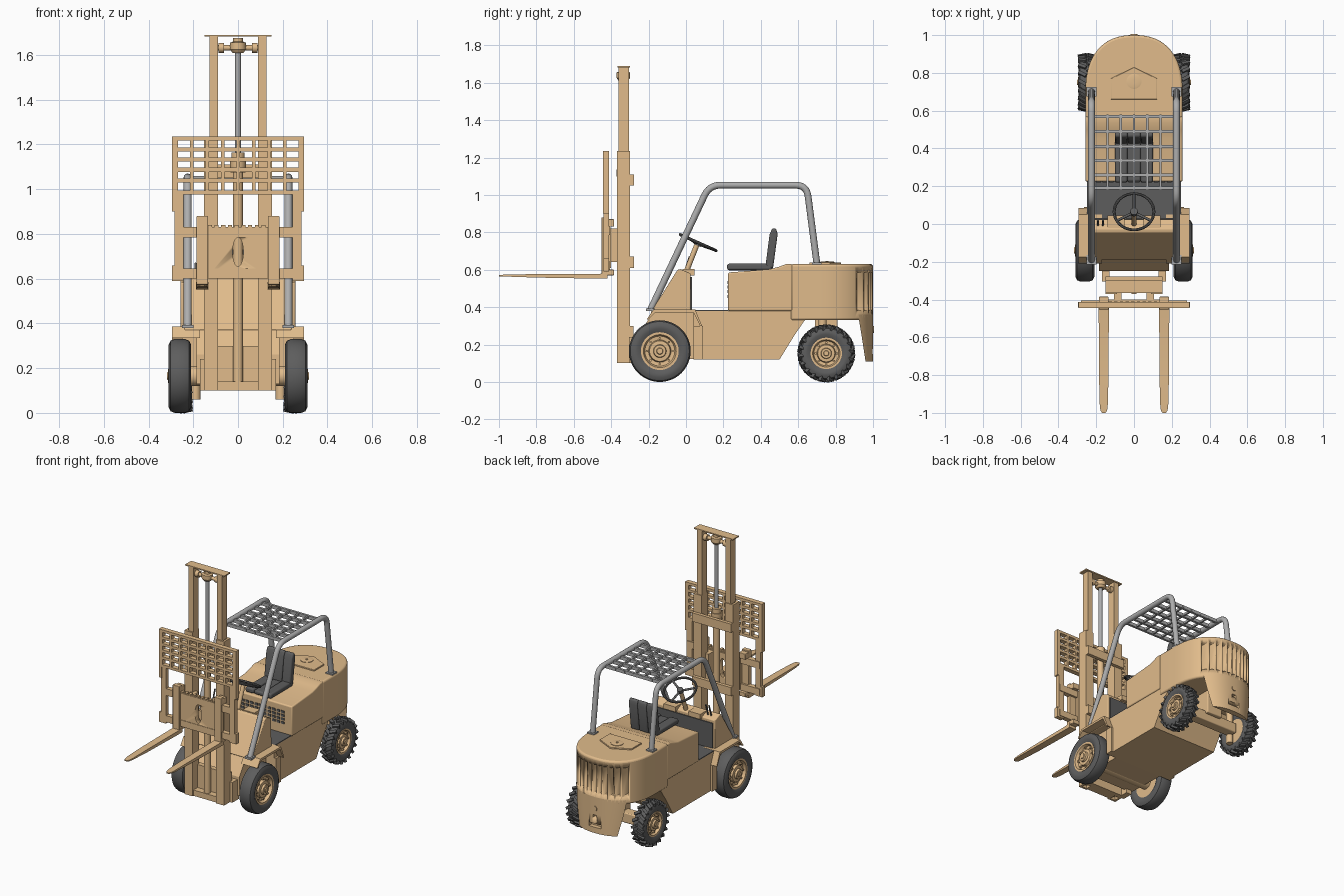
import bpy, bmesh, math
from mathutils import Matrix, Vector

if "Cube" in bpy.data.objects:
    bpy.data.objects.remove(bpy.data.objects["Cube"])

def material(name, c):
    m = bpy.data.materials.new(name)
    m.diffuse_color = (*c, 1)
    m.use_nodes = True
    m.node_tree.nodes["Principled BSDF"].inputs["Base Color"].default_value = m.diffuse_color
    return m
TAN = material("tan_paint", (0.75, 0.5, 0.26))
DARK = material("dark_rubber", (0.11, 0.11, 0.11))
GREY = material("grey_steel", (0.42, 0.42, 0.42))

def finish(name, bm, mat, bevel=0):
    bmesh.ops.recalc_face_normals(bm, faces=bm.faces)
    me = bpy.data.meshes.new(name)
    bm.to_mesh(me); bm.free()
    me.polygons.foreach_set("use_smooth", [True] * len(me.polygons))
    me.set_sharp_from_angle(angle=math.radians(32))
    me.materials.append(mat)
    ob = bpy.data.objects.new(name, me)
    bpy.context.collection.objects.link(ob)
    if bevel:
        b = ob.modifiers.new("bevel", 'BEVEL')
        b.width, b.segments, b.limit_method = bevel, 3, 'ANGLE'
        b.angle_limit = math.radians(40)
    return ob

def boxes(name, items, mat=TAN, bevel=0):
    """Each item is (x0, x1, y0, y1, z0, z1)."""
    bm = bmesh.new()
    for x0, x1, y0, y1, z0, z1 in items:
        M = Matrix.Translation(((x0+x1)/2, (y0+y1)/2, (z0+z1)/2)) @ Matrix.Diagonal((x1-x0, y1-y0, z1-z0, 1))
        bmesh.ops.create_cube(bm, size=1, matrix=M)
    return finish(name, bm, mat, bevel)

def loft(name, rings, mat=TAN, bevel=0, cap=True):
    bm = bmesh.new()
    vs = [[bm.verts.new(p) for p in r] for r in rings]
    n = len(vs[0])
    for a, b in zip(vs, vs[1:]):
        for i in range(n):
            bm.faces.new((a[i], a[(i+1) % n], b[(i+1) % n], b[i]))
    if cap:
        bm.faces.new(vs[0]); bm.faces.new(vs[-1])
    return finish(name, bm, mat, bevel)

def prism(name, yz, x0, x1, mat=TAN, bevel=0):
    return loft(name, [[(x, y, z) for y, z in yz] for x in (x0, x1)], mat, bevel)

def lathe(name, prof, centre, axis, mat=TAN, seg=40, closed=False):
    """Profile points are (radius, distance along axis)."""
    q = Vector((0, 0, 1)).rotation_difference(Vector(axis))
    c = Vector(centre)
    rings = [[c + q @ Vector((r*math.cos(2*math.pi*i/seg), r*math.sin(2*math.pi*i/seg), h))
              for i in range(seg)] for r, h in (prof + prof[:1] if closed else prof)]
    return loft(name, rings, mat, 0, not closed)

def cyl(name, centre, axis, r, length, mat=TAN, seg=24):
    return lathe(name, [(r, -length/2), (r, length/2)], centre, axis, mat, seg)

def tube(name, pts, r, mat=GREY, fillet=0):
    P = [Vector(p) for p in pts]
    path = [P[0]]
    for a, b, c in zip(P, P[1:], P[2:]):
        p, q = b + (a-b).normalized()*fillet, b + (c-b).normalized()*fillet
        path += [p*(1-t)**2 + b*2*t*(1-t) + q*t*t for t in [k/6 for k in range(7)]]
    path.append(P[-1])
    rings = []
    for i, p in enumerate(path):
        d = (path[min(i+1, len(path)-1)] - path[max(i-1, 0)]).normalized()
        u = d.cross(Vector((1, 0, 0)) if abs(d.x) < .9 else Vector((0, 0, 1))).normalized()
        v = d.cross(u)
        rings.append([p + r*(u*math.cos(k*math.pi/8) + v*math.sin(k*math.pi/8)) for k in range(16)])
    return loft(name, rings, mat)

def cut(ob, cutter):
    m = ob.modifiers.new("cut", 'BOOLEAN')
    m.operation, m.object, m.solver = 'DIFFERENCE', cutter, 'EXACT'
    dg = bpy.context.evaluated_depsgraph_get()
    me = bpy.data.meshes.new_from_object(ob.evaluated_get(dg))
    ob.modifiers.clear()
    ob.data = me
    bpy.data.objects.remove(cutter)

# Rounded rear plan outline, cut off at y0
def arc(t):
    return .257*math.copysign(abs(math.cos(t))**.85, math.cos(t)), .70 + .30*math.sin(t)**.85
def rear_plan(z, y0, n=32, s=1.0):
    t0 = math.asin(max(0, (y0-.70)/.30)**(1/.85))
    pts = [arc(t0 + (math.pi - 2*t0)*i/n) for i in range(n+1)]
    if y0 < .70:
        pts = [(.257, y0)] + pts + [(-.257, y0)]
    return [(x*s, y, z) for x, y in pts]

# Chassis and body
prism("chassis", [(.04, .12), (.5, .12), (.58, .25), (.635, .33), (.75, .34), (.75, .38), (.04, .38)], -.25, .25)
prism("front_frame", [(-.25, .13), (-.25, .26), (-.17, .38), (.1, .38), (.1, .12)], -.185, .185)
prism("seat_deck", [(.225, .38), (.225, .585), (.45, .603), (.5, .617), (.535, .63), (.57, .63), (.57, .38)],
      -.257, .257, bevel=.008)
hood = loft("engine_hood", [rear_plan(.33, .56), rear_plan(.63, .56)], bevel=.012)
slots = []
for k in range(-5, 6):
    x = k*.037
    y = .70 + .30*math.sqrt(max(0, 1-(abs(x)/.257)**2.35))
    slots.append((x-.0135, x+.0135, y-.06, 1.1, .385, .585))
cut(hood, boxes("grille_cutter", slots))
weight = loft("counterweight", [rear_plan(.11, .96, s=.97), rear_plan(.24, .94), rear_plan(.36, .92)])
cut(weight, boxes("slot_cutter", [(-.045, .045, .97, 1.1, .15, .175), (-.015, .015, .97, 1.1, .215, .235)]))
cyl("tow_pin", (0, .995, .28), (0, 1, 0), .018, .02)
loft("hood_hatch", [[(x, y, z) for x, y in [(-.122, .66), (.122, .66), (.122, .77), (0, .83), (-.122, .77)]]
                    for z in (.62, .639)], bevel=.003)
lathe("filler_cap", [(.04, 0), (.04, .006), (.03, .008), (.008, .008), (.008, .012)], (0, .755, .636), (0, 0, 1), TAN, 24)
boxes("deck_vents", [(-.2+i*.034, -.176+i*.034, .221, .23, z, z+.016) for i in range(12) for z in (.45, .475, .5, .525)], DARK)

# Cowl, floor and front fenders
prism("front_cowl", [(-.19, .37), (-.045, .6), (-.03, .603), (.025, .58), (.025, .37)], -.24, .24, bevel=.005)
boxes("floor_plate", [(-.25, .25, .02, .226, .375, .386)], DARK)
boxes("cowl_inner_panel", [(-.225, .225, .02, .032, .385, .56)], DARK)
boxes("instrument_panel", [(-.14, -.05, -.02, .045, .57, .605), (.05, .14, -.02, .045, .57, .605)])
for s, side in ((1, "right"), (-1, "left")):
    prism("front_fender_"+side, [(-.21, .335), (-.175, .387), (.05, .387), (.085, .30), (.075, .30), (.04, .372),
                                 (-.165, .372), (-.2, .335)], s*.17, s*.295)
    boxes("step_plate_"+side, [(min(s*.18, s*.265), max(s*.18, s*.265), .04, .09, .12, .3)])

# Seat
boxes("seat_cushion", [(-.1, -.035, .22, .46, .598, .632), (-.036, .036, .225, .46, .596, .624),
                       (.035, .1, .22, .46, .598, .632)], DARK, .01)
for i, (a, b) in enumerate([(-.1, -.035), (-.034, .034), (.035, .1)]):
    prism(f"seat_back_{i}", [(.425, .62), (.447, .79), (.462, .822), (.482, .82), (.49, .79), (.465, .605)], a, b, DARK, .009)

# Steering wheel, column and levers
tilt = Matrix.Translation((0, .065, .745)) @ Matrix.Rotation(math.radians(-24), 4, 'X')
wheel = lathe("steering_wheel", [(.105+.008*math.cos(a*math.pi/4), .008*math.sin(a*math.pi/4)) for a in range(8)],
              (0, 0, 0), (0, 0, 1), DARK, 40, True)
wheel.data.transform(tilt)
for i in range(3):
    a = math.pi/2 + i*2*math.pi/3
    tube(f"steering_spoke_{i}", [tilt @ Vector((0, 0, -.008)), tilt @ Vector((.104*math.cos(a), .104*math.sin(a), 0))], .007, DARK)
cyl("steering_hub", tilt @ Vector((0, 0, -.005)), tilt.to_3x3() @ Vector((0, 0, 1)), .02, .022, DARK)
tube("steering_column", [(0, -.01, .56), (0, .06, .738)], .014, TAN)
for i, x in enumerate((-.19, -.165)):
    tube(f"control_lever_{i}", [(x, -.01, .58), (x, .02, .67)], .005, DARK)

# Overhead guard
for s, side in ((1, "right"), (-1, "left")):
    x = s*.225
    tube("guard_rail_"+side, [(x, -.19, .385), (x, .125, 1.052), (x, .645, 1.052), (x, .7, .63)], .018, GREY, .06)
    boxes("guard_foot_"+side, [(x-.026, x+.026, .675, .725, .625, .638), (x-.026, x+.026, -.215, -.165, .38, .393)], GREY)
boxes("guard_grid", [(-.225, .225, y-.008, y+.008, 1.035, 1.058) for y in (.19, .26, .335, .41, .49, .57)] +
      [(x-.006, x+.006, .18, .58, 1.04, 1.055) for x in (-.14, -.07, 0, .07, .14)], GREY)

# Mast
for s, side in ((1, "right"), (-1, "left")):
    X = lambda a, b: (min(s*a, s*b), max(s*a, s*b))
    boxes("outer_mast_"+side, [(*X(.137, .152), -.37, -.30, .1, 1.235), (*X(.09, .14), -.37, -.355, .1, 1.235),
                               (*X(.09, .14), -.315, -.30, .1, 1.235)])
    boxes("inner_mast_"+side, [(*X(.09, .128), -.36, -.306, .12, 1.69)])
    boxes("mast_mount_"+side, [(*X(.13, .17), -.305, -.23, .1, .24)])
    cyl("chain_pulley_"+side, (s*.075, -.33, 1.632), (1, 0, 0), .022, .025)
boxes("mast_cross_members", [(-.15, .15, -.302, -.278, 1.05, 1.11), (-.15, .15, -.302, -.278, .61, .67),
                             (-.15, .15, -.315, -.28, .1, .3), (-.1, .1, -.36, -.30, .1, .14)])
boxes("mast_top_plate", [(-.15, .15, -.365, -.3, 1.682, 1.69)])
cyl("lift_cylinder", (0, -.335, .63), (0, 0, 1), .022, .98, TAN)
lathe("cylinder_collar", [(.033, 0), (.036, .03), (.036, .06), (.03, .06), (.03, .09), (.02, .09)], (0, -.335, 1.075), (0, 0, 1))
cyl("lift_rod", (0, -.335, 1.37), (0, 0, 1), .013, .5, GREY)
lathe("rod_head", [(.025, 0), (.036, .015), (.036, .045), (.022, .05), (.022, .065)], (0, -.335, 1.61), (0, 0, 1))
cyl("rod_crossbar", (0, -.333, 1.632), (1, 0, 0), .012, .2)

# Load backrest and fork carriage
Y0, Y1 = -.445, -.412
boxes("load_backrest", [(-.295, .295, Y0, Y1, z-.009, z+.009) for z in (1.226, 1.178, 1.132, 1.087, 1.04, .985)] +
      [(x-.008, x+.008, Y0, Y1, .976, 1.235) for x in [-.277+.0693*i for i in range(9)]] +
      [(s*.285-.01, s*.285+.01, Y0, Y1, .9, 1.235) for s in (-1, 1)])
boxes("carriage_frame", [(s*.263-.02, s*.263+.02, Y0+.003, Y1, .59, .98) for s in (-1, 1)] +
      [(s*.288-.008, s*.288+.008, Y0+.003, Y1, .59, .66) for s in (-1, 1)] +
      [(-.28, .28, Y0+.005, Y1+.006, .785, .832), (-.28, .28, Y0+.005, Y1+.006, .6, .645)])
plate = boxes("carriage_plate", [(-.135, .135, -.437, -.40, .61, .825)])
hole = cyl("oval_cutter", (0, -.42, 0), (0, 1, 0), .024, .2)
hole.data.transform(Matrix.Translation((0, 0, .72)) @ Matrix.Diagonal((1, 1, 2.7, 1)))
cut(plate, hole)
boxes("fork_notches", [(-.135+i*.03, -.117+i*.03, -.437, -.41, .82, .84) for i in range(10)])
for s, side in ((1, "right"), (-1, "left")):
    boxes("carriage_roller_arm_"+side, [(s*.085-.02, s*.085+.02, -.412, -.34, .64, .82)])
    cx = s*.16
    boxes("fork_shank_"+side, [(cx-.026, cx+.026, -.452, -.42, .56, .88), (cx-.026, cx+.026, -.425, -.385, .83, .87),
                               (cx-.026, cx+.026, -.425, -.385, .57, .6)], TAN, .004)
    loft("fork_blade_"+side, [[(cx-w, y, a), (cx+w, y, a), (cx+w, y, b), (cx-w, y, b)] for y, w, a, b in
         [(-.42, .027, .552, .585), (-.46, .027, .552, .578), (-.8, .025, .558, .577), (-.95, .022, .563, .574),
          (-.985, .018, .564, .573), (-1, .01, .565, .572)]])

# Wheels and axles
def wheel_set(name, s, y, R, w, cx, rim, lugs):
    c, ax = (s*cx, y, R), (s, 0, 0)
    T = R - (.012 if lugs else 0)
    h = w/2
    lathe(name+"_tyre", [(rim, -h*.8), (rim+.02, -h), (T-.025, -h), (T-.007, -h*.82), (T, -h*.45), (T, h*.45),
                         (T-.007, h*.82), (T-.025, h), (rim+.02, h), (rim, h*.8)], c, ax, DARK, 48, True)
    k = rim/.1
    lathe(name+"_rim", [(rim*1.01, -h*.8), (rim*1.01, h*.85), (.088*k, h*.85), (.08*k, h*.45), (.06*k, h*.4), (.055*k, h*.75),
                        (.035*k, h*.78), (.032*k, h*1.05), (.018*k, h*1.05), (.015*k, h*1.15)], c, ax)
    bm = bmesh.new()
    for i in range(8):
        a = i*math.pi/4
        M = Matrix.Translation((s*(cx+h*.5), y+.069*k*math.cos(a), R+.069*k*math.sin(a))) @ Matrix.Rotation(math.pi/2, 4, 'Y')
        bmesh.ops.create_cone(bm, cap_ends=True, segments=6, radius1=.007, radius2=.007, depth=.02, matrix=M)
    finish(name+"_nuts", bm, TAN)
    if lugs:
        bm = bmesh.new()
        for i in range(40):
            e = 1 if i % 2 else -1
            M = (Matrix.Translation(c) @ Matrix.Rotation(i*math.pi/20, 4, 'X') @ Matrix.Translation((e*h*.5, 0, R-.014))
                 @ Matrix.Rotation(e*math.radians(30), 4, 'Z') @ Matrix.Rotation(e*math.radians(10), 4, 'Y')
                 @ Matrix.Diagonal((h*1.0, .018, .024, 1)))
            bmesh.ops.create_cube(bm, size=1, matrix=M)
        finish(name+"_tread", bm, DARK)
for s, side in ((1, "right"), (-1, "left")):
    wheel_set("front_wheel_"+side, s, -.14, .165, .1, .26, .1, False)
    wheel_set("rear_wheel_"+side, s, .75, .153, .09, .25, .083, True)
    cyl("steering_knuckle_"+side, (s*.19, .73, .2), (0, 0, 1), .022, .28)
cyl("front_axle", (0, -.14, .165), (1, 0, 0), .045, .48)
boxes("rear_axle", [(-.2, .2, .715, .785, .12, .19), (-.06, .06, .69, .81, .17, .34)], TAN, .006)
